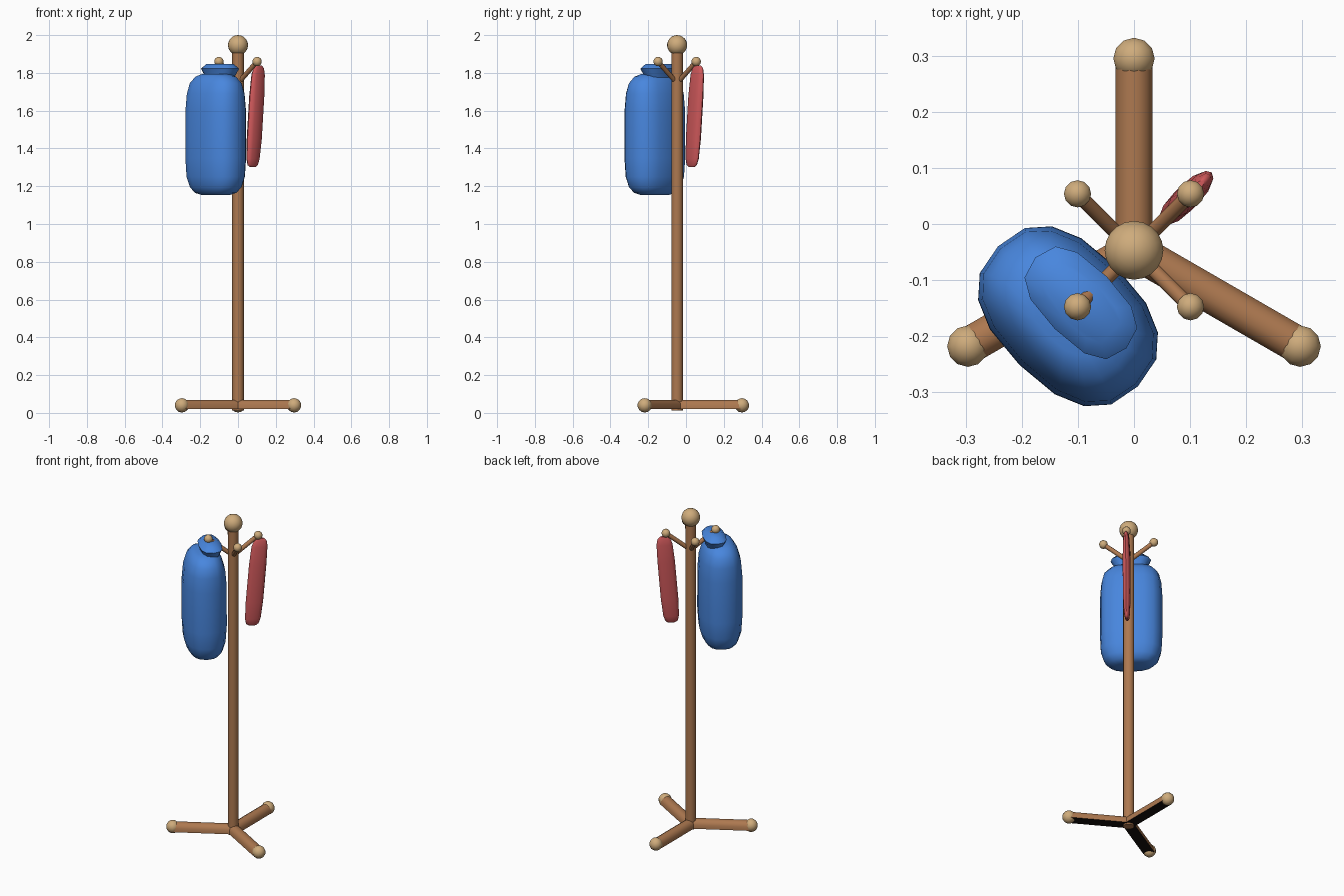
import bpy, bmesh
from math import sin, cos, pi, radians
from mathutils import Vector, Matrix

if "Cube" in bpy.data.objects:
    bpy.data.objects.remove(bpy.data.objects["Cube"])


def material(name, rgb):
    m = bpy.data.materials.new(name)
    m.use_nodes = True
    m.diffuse_color = (*rgb, 1)
    m.node_tree.nodes["Principled BSDF"].inputs["Base Color"].default_value = (*rgb, 1)
    return m


WOOD = material("brown wood", (0.42, 0.19, 0.08))
KNOB = material("pale wood", (0.62, 0.41, 0.20))
BLUE = material("blue cloth", (0.065, 0.24, 0.73))
RED = material("red cloth", (0.63, 0.10, 0.105))
DARK = material("dark underside", (0.008, 0.005, 0.004))

POLE = Vector((0, -0.047, 0))


def finish(name, bm, *mats, angle=40):
    bmesh.ops.recalc_face_normals(bm, faces=bm.faces)
    mesh = bpy.data.meshes.new(name)
    bm.to_mesh(mesh)
    bm.free()
    for m in mats:
        mesh.materials.append(m)
    ob = bpy.data.objects.new(name, mesh)
    bpy.context.collection.objects.link(ob)
    bpy.ops.object.select_all(action='DESELECT')
    ob.select_set(True)
    bpy.context.view_layer.objects.active = ob
    bpy.ops.object.shade_smooth_by_angle(angle=radians(angle))
    return ob


def loft(rings):
    """Skin a list of equal-length rings and cap both ends."""
    bm = bmesh.new()
    rows = [[bm.verts.new(p) for p in ring] for ring in rings]
    n = len(rows[0])
    for a, b in zip(rows, rows[1:]):
        for i in range(n):
            j = (i + 1) % n
            bm.faces.new((a[i], a[j], b[j], b[i]))
    bm.faces.new(rows[0])
    bm.faces.new(rows[-1])
    return bm


def ball(name, centre, radius, segments):
    bm = bmesh.new()
    bmesh.ops.create_uvsphere(bm, u_segments=segments, v_segments=segments // 2 + 1,
                              radius=radius, matrix=Matrix.Translation(centre))
    finish(name, bm, KNOB, angle=60)


def rod(name, start, end, radius, sides):
    start, end = Vector(start), Vector(end)
    turn = (end - start).to_track_quat('Z', 'Y')
    circle = [turn @ Vector((radius * cos(2 * pi * i / sides), radius * sin(2 * pi * i / sides), 0))
              for i in range(sides)]
    finish(name, loft([[p + c for c in circle] for p in (start, end)]), WOOD, angle=60)


def hung_cloth(name, centre, levels, mat, power, sides=16):
    """Rounded bundle; levels are (z, half width, half depth, outward shift), turned 45 degrees."""
    turn = Matrix.Rotation(radians(-45), 3, 'Z')
    rings = []
    for z, width, depth, shift in levels:
        ring = []
        for i in range(sides):
            c, s = cos(2 * pi * i / sides), sin(2 * pi * i / sides)
            x = width * abs(c) ** power * (1 if c > 0 else -1)
            y = depth * abs(s) ** power * (1 if s > 0 else -1)
            ring.append(turn @ Vector((x, y + shift, 0)) + Vector((*centre, z)))
        rings.append(ring)
    finish(name, loft(rings), mat, angle=50)


# Pole and finial
rod("pole", POLE + Vector((0, 0, 0.012)), POLE + Vector((0, 0, 1.93)), 0.031, 16)
ball("pole_finial", POLE + Vector((0, 0, 1.947)), 0.053, 20)

# Three feet: round-topped bars with a flat dark underside
section = [(-0.033, 0.02), (-0.033, 0.044), (-0.023, 0.061), (-0.009, 0.069),
           (0.009, 0.069), (0.023, 0.061), (0.033, 0.044), (0.033, 0.02)]
for k, side in enumerate(("back", "right", "left")):
    turn = Matrix.Rotation(radians(90 + 120 * k), 3, 'Z')
    bm = loft([[POLE + turn @ Vector((x, y, z)) for y, z in section] for x in (0, 0.335)])
    bm.normal_update()
    for f in bm.faces:
        if abs(f.normal.z) > 0.98 and f.calc_center_median().z < 0.03:
            f.material_index = 1
    finish(side + "_foot", bm, WOOD, DARK)
    ball(side + "_foot_knob", POLE + turn @ Vector((0.343, 0, 0.04)), 0.038, 12)

# Four slanted pegs with knobs
for sx, xname in ((-1, "right"), (1, "left")):
    for sy, yname in ((-1, "front"), (1, "back")):
        tip = POLE + Vector((sx * 0.101, sy * 0.101, 1.86))
        rod(f"{yname}_{xname}_peg", POLE + Vector((0, 0, 1.745)), tip, 0.013, 10)
        ball(f"{yname}_{xname}_peg_knob", tip, 0.025, 12)

# Blue coat body and collar
hung_cloth("coat_body", (-0.118, -0.165),
           [(1.153, 0.085, 0.05, 0), (1.165, 0.125, 0.08, 0), (1.195, 0.155, 0.1, 0),
            (1.25, 0.172, 0.116, 0), (1.35, 0.177, 0.123, 0), (1.6, 0.177, 0.122, 0),
            (1.69, 0.171, 0.114, 0), (1.745, 0.158, 0.098, 0), (1.78, 0.125, 0.076, 0),
            (1.795, 0.08, 0.05, 0)], BLUE, 0.8)
hung_cloth("coat_collar", (-0.095, -0.141),
           [(1.775, 0.085, 0.05, 0), (1.797, 0.1, 0.056, 0), (1.822, 0.115, 0.066, 0),
            (1.848, 0.085, 0.042, 0)], BLUE, 0.75, 12)

# Red scarf, folded flat and leaning in towards the pole
scarf = [(1.302, 0.006, 0.022, 0.005), (1.312, 0.012, 0.036, 0.005), (1.345, 0.017, 0.045, 0.008),
         (1.45, 0.022, 0.05, 0.017), (1.68, 0.022, 0.05, 0.036), (1.79, 0.017, 0.046, 0.046),
         (1.825, 0.012, 0.037, 0.05), (1.84, 0.006, 0.02, 0.052)]
hung_cloth("scarf", (0.074, 0.027), scarf, RED, 0.85, 12)
